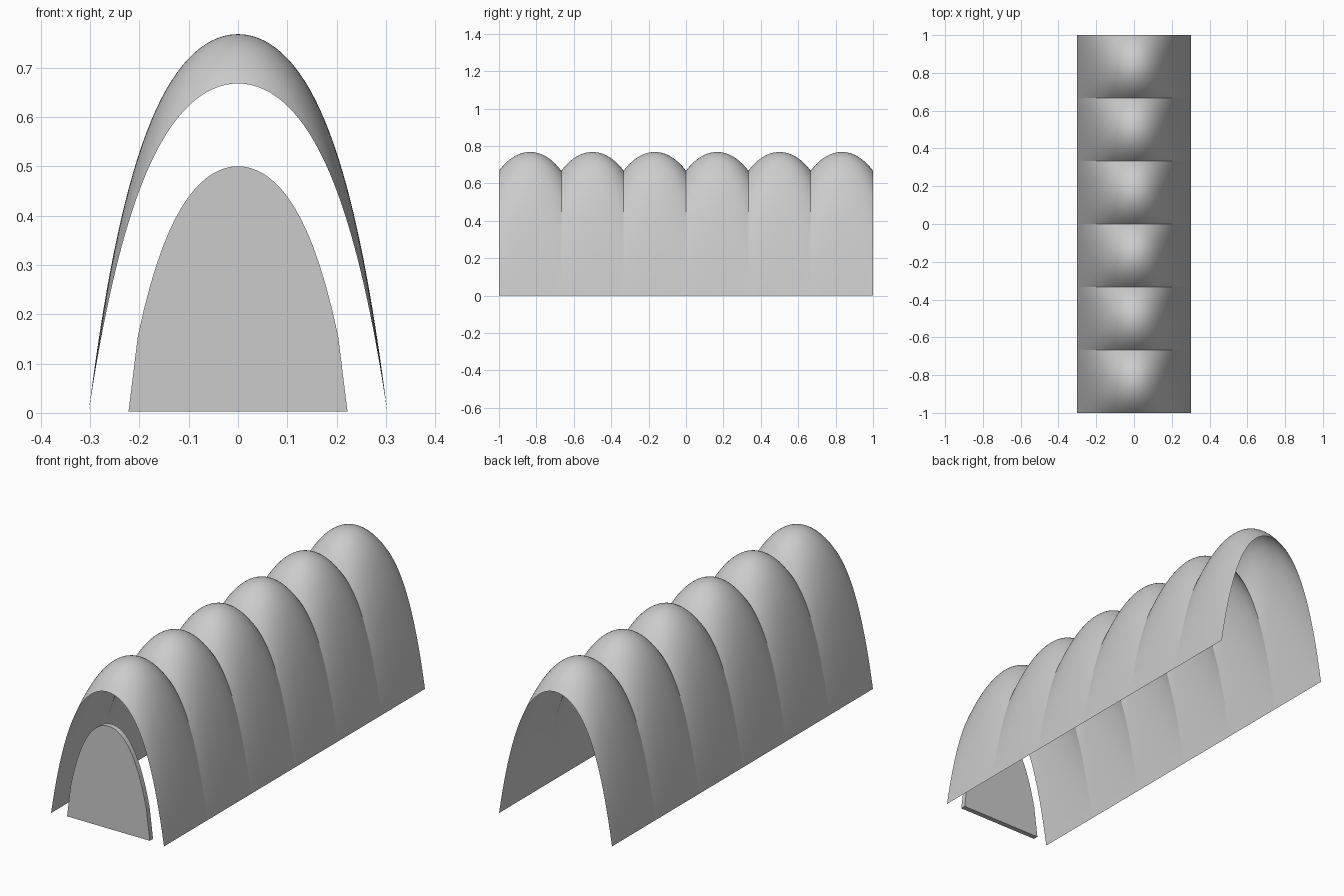
import bpy, bmesh
from math import cosh

if "Cube" in bpy.data.objects:
    bpy.data.objects.remove(bpy.data.objects["Cube"])

BAYS, LENGTH, HALF = 6, 2.0, 0.303
BAY = LENGTH / BAYS
EDGE_H, RISE = 0.668, 0.1


def sag(x, a):
    """Drop of a hanging-chain curve at distance x from its crown."""
    return a * (cosh(x / a) - 1)


def chain_param(half, drop):
    """Find the curve parameter whose drop at 'half' equals 'drop'."""
    lo, hi = half / 20, half * 20
    for _ in range(60):
        mid = (lo + hi) / 2
        if sag(half, mid) > drop:
            lo = mid
        else:
            hi = mid
    return mid


def add_object(name, bm, loc=(0, 0, 0)):
    me = bpy.data.meshes.new(name)
    bm.to_mesh(me)
    bm.free()
    ob = bpy.data.objects.new(name, me)
    ob.location = loc
    bpy.context.collection.objects.link(ob)
    return ob


# One vault bay: thin sheet, chain-curve arch whose crown bulges along y
NX, NY = 64, 24
bm = bmesh.new()
a_y = chain_param(BAY / 2, RISE)
rows = []
for j in range(NY + 1):
    y = BAY * (j / NY - 0.5)
    h = EDGE_H + RISE - sag(abs(y), a_y)
    a_x = chain_param(HALF, h)
    row = []
    for i in range(NX + 1):
        t = 2 * i / NX - 1
        x = HALF * t * (1.45 - 0.45 * abs(t))   # denser towards the steep feet
        row.append(bm.verts.new((x, y, h - sag(abs(x), a_x))))
    rows.append(row)
for r0, r1 in zip(rows, rows[1:]):
    for i in range(NX):
        f = bm.faces.new((r0[i], r0[i + 1], r1[i + 1], r1[i]))
        f.smooth = True
first = add_object("vault_bay_1", bm, (0, -LENGTH / 2 + BAY / 2, 0))

# Repeat the bay along the length, leaving hard creases between bays
for k in range(1, BAYS):
    ob = first.copy()
    ob.name = f"vault_bay_{k + 1}"
    ob.location.y += k * BAY
    bpy.context.collection.objects.link(ob)

# Front door panel: small arch plate with straight lower sides
TOP, A, X_ARC, N = 0.5, 0.09, 0.203, 32
Y_FRONT, THICK = -0.993, 0.025
pts = [(-0.222, 0.003)]
for i in range(N + 1):
    x = X_ARC * (2 * i / N - 1)
    pts.append((x, TOP - sag(abs(x), A)))
pts.append((0.222, 0.003))
bm = bmesh.new()
face = bm.faces.new([bm.verts.new((x, Y_FRONT, z)) for x, z in pts])
ext = bmesh.ops.extrude_face_region(bm, geom=[face], use_keep_orig=True)
moved = [g for g in ext["geom"] if isinstance(g, bmesh.types.BMVert)]
bmesh.ops.translate(bm, vec=(0, THICK, 0), verts=moved)
bmesh.ops.recalc_face_normals(bm, faces=bm.faces)
add_object("door_panel", bm)
